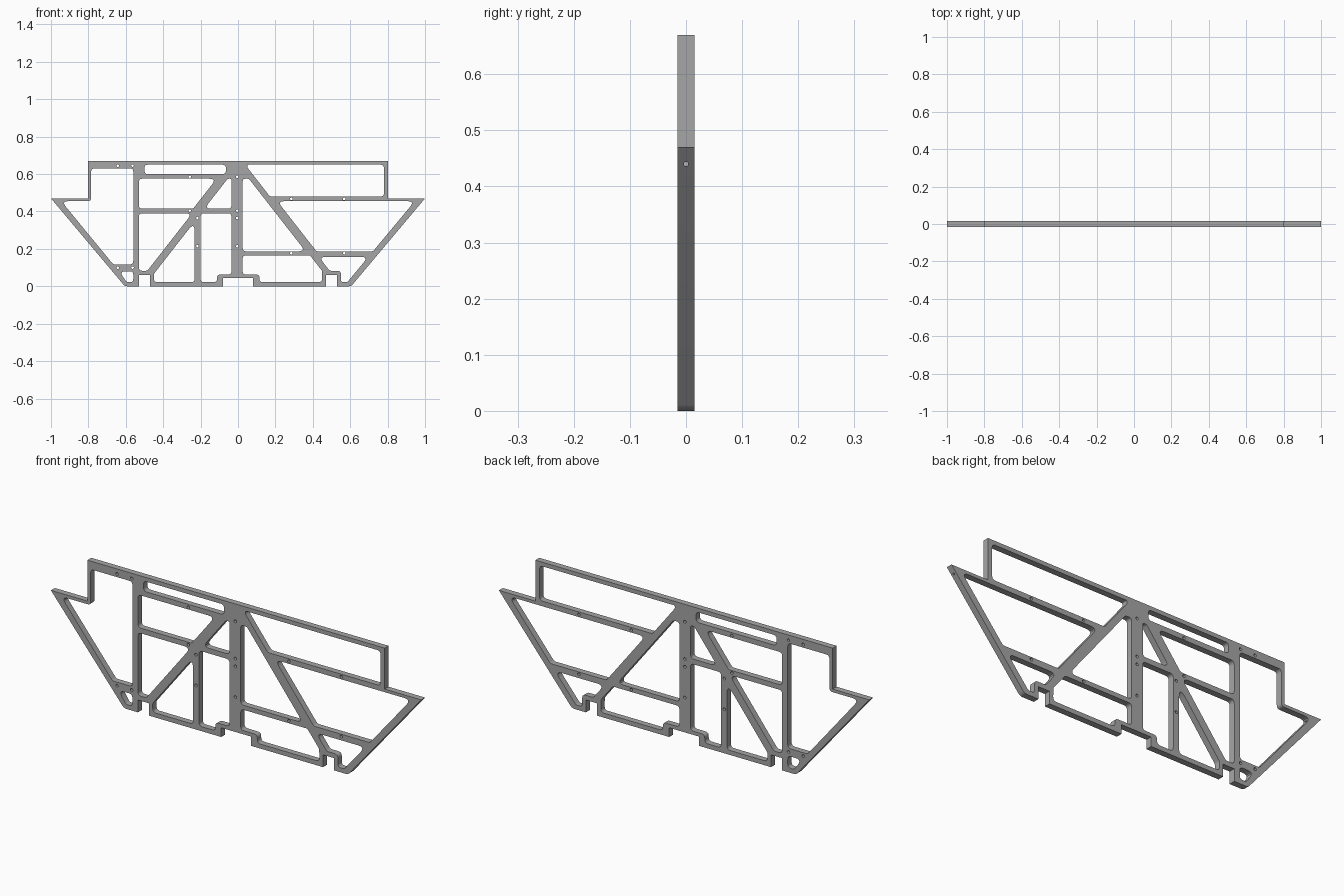
import bpy, bmesh, math
from mathutils import Vector

default = bpy.data.objects.get("Cube")
if default:
    bpy.data.objects.remove(default)

# Shared frame datums
THICK = 0.03
TOP, STEP = 0.67, 0.47            # upper edge, wing tip height
ROOF = 0.65                       # underside of top rail
SHELF = 0.455                     # underside of wing rail
HIGH, LOW = 0.575, 0.187          # window heads and sills beside the spine
MID_UP, MID_DOWN = 0.415, 0.39    # middle rail
SILL, HUMP = 0.022, 0.063         # bottom rail, raised part over centre notch
NOTCH = 0.083                     # rail over the outer notches
SPINE_L, SPINE_R = -0.035, 0.025
POST_L, POST_R = -0.56, -0.53     # left upright
SLOPE = 1.28                      # pitch of the diagonal braces


def rounded(points, radius, steps=5):
    """Fillet the corners of a closed polygon; a third value overrides the radius."""
    result = []
    for i, point in enumerate(points):
        corner = Vector(point[:2])
        r = point[2] if len(point) > 2 else radius
        to_prev = Vector(points[i - 1][:2]) - corner
        to_next = Vector(points[(i + 1) % len(points)][:2]) - corner
        if r == 0:
            result.append(corner)
            continue
        reach = r / math.tan(to_prev.angle(to_next) / 2)
        reach = min(reach, 0.48 * to_prev.length, 0.48 * to_next.length)
        start = corner + to_prev.normalized() * reach
        end = corner + to_next.normalized() * reach
        for s in range(steps + 1):
            t = s / steps
            result.append(start * (1 - t) ** 2 + corner * 2 * t * (1 - t) + end * t ** 2)
    return result


def circle(x, z, r=0.007, sides=16):
    turn = math.tau / sides
    return [Vector((x + r * math.cos(k * turn), z + r * math.sin(k * turn))) for k in range(sides)]


def box(x0, x1, z0, z1):
    return [(x0, z0), (x1, z0), (x1, z1), (x0, z1)]


def brace(x, z, new_z, lean):
    """Point at new_z on a brace line passing through (x, z)."""
    return (x + lean * (new_z - z) / SLOPE, new_z)


# Outer profile: one half, mirrored
half = [(0.803, TOP), (0.803, STEP), (1, STEP), (0.605, 0, 0.03), (0.53, 0),
        (0.53, 0.06), (0.47, 0.06), (0.47, 0), (0.08, 0), (0.08, 0.045)]
outline = half + [(-p[0], *p[1:]) for p in reversed(half)]

# Windows left of the spine
wing_left = [(-0.785, 0.63), (-0.785, SHELF), (-0.945, SHELF),
             (-0.667, 0.117), (POST_L, 0.117), (POST_L, 0.63)]
corner_left = [(-0.635, 0.08), (-0.595, SILL), (POST_L, SILL), (POST_L, 0.08)]
slot = box(-0.5, -0.065, 0.6, ROOF)
upper_left = [(POST_R, HIGH), (-0.115, HIGH), brace(-0.115, HIGH, MID_UP, 1), (POST_R, MID_UP)]
lower_left = [(POST_R, MID_DOWN), (-0.245, MID_DOWN),
              brace(-0.245, MID_DOWN, NOTCH, 1), (POST_R, NOTCH)]
spine_upper = [(SPINE_L, HIGH), (SPINE_L, MID_UP), brace(-0.055, HIGH, MID_UP, 1), (-0.055, HIGH)]
spine_lower = [(SPINE_L, MID_DOWN), (SPINE_L, HUMP), (-0.112, HUMP),
               (-0.112, SILL), (-0.2, SILL), (-0.2, MID_DOWN)]
under_brace = [(-0.232, 0.345), (-0.232, SILL), (-0.45, SILL), (-0.45, 0.066)]

# Windows right of the spine
upper_right = [(0.05, ROOF), (0.78, ROOF), (0.78, 0.48),
               brace(0.05, 0.635, 0.48, -1), (0.05, 0.635)]
centre_right = [(SPINE_R, HIGH), (0.058, HIGH), brace(0.058, HIGH, LOW, -1), (SPINE_R, LOW)]
lower_right = [(SPINE_R, 0.165), (0.385, 0.165), brace(0.385, 0.165, NOTCH, -1),
               (0.45, SILL), (0.115, SILL), (0.115, HUMP), (SPINE_R, HUMP)]
wing_right = [(0.21, SHELF), (0.945, SHELF), (0.722, LOW), brace(0.21, SHELF, LOW, -1)]
corner_right = [(0.432, 0.157), (0.697, 0.157), (0.584, SILL),
                (0.55, SILL), (0.55, NOTCH), (0.49, NOTCH)]

windows = [wing_left, corner_left, slot, upper_left, lower_left, spine_upper, spine_lower,
           under_brace, upper_right, centre_right, lower_right, wing_right, corner_right]

# Screw holes: columns of x, each with its heights
screws = {-0.643: (0.645, 0.1), -0.564: (0.645, 0.1), -0.258: (0.585, 0.403),
          -0.217: (0.365, 0.215), -0.004: (0.585, 0.403, 0.365, 0.215),
          0.285: (0.467, 0.176), 0.568: (0.467, 0.176)}

loops = [rounded(outline, 0)] + [rounded(w, 0.018) for w in windows]
loops += [circle(x, z) for x, heights in screws.items() for z in heights]

# Filled profile extruded to plate thickness
curve = bpy.data.curves.new("frame_profile", "CURVE")
curve.dimensions = "2D"
curve.fill_mode = "BOTH"
curve.extrude = THICK / 2
for loop in loops:
    spline = curve.splines.new("POLY")
    spline.points.add(len(loop) - 1)
    for target, p in zip(spline.points, loop):
        target.co = (p.x, p.y, 0, 1)
    spline.use_cyclic_u = True
profile = bpy.data.objects.new("frame_profile", curve)
bpy.context.collection.objects.link(profile)
bpy.context.view_layer.update()
mesh = bpy.data.meshes.new_from_object(profile.evaluated_get(bpy.context.evaluated_depsgraph_get()))
bpy.data.objects.remove(profile)

# Stand the plate upright and weld it
bm = bmesh.new()
bm.from_mesh(mesh)
for v in bm.verts:
    v.co = (v.co.x, -v.co.z, v.co.y)
bmesh.ops.remove_doubles(bm, verts=bm.verts, dist=0.0001)
bmesh.ops.recalc_face_normals(bm, faces=bm.faces)
bm.to_mesh(mesh)
bm.free()
frame = bpy.data.objects.new("side_frame", mesh)
bpy.context.collection.objects.link(frame)

# Metal colour
metal = bpy.data.materials.new("grey_metal")
metal.use_nodes = True
grey = (0.38, 0.38, 0.38, 1)
metal.diffuse_color = grey
metal.node_tree.nodes["Principled BSDF"].inputs["Base Color"].default_value = grey
mesh.materials.clear()
mesh.materials.append(metal)

# Small bores drilled lengthwise through the wing tips
for side in (-1, 1):
    bpy.ops.mesh.primitive_cylinder_add(vertices=16, radius=0.004, depth=0.12,
                                        location=(side * 0.95, 0, 0.44),
                                        rotation=(0, math.pi / 2, 0))
    cutter = bpy.context.object
    cutter.name = "tip_bore_cutter"
    cutter.hide_render = True
    cut = frame.modifiers.new("tip_bore", "BOOLEAN")
    cut.operation = "DIFFERENCE"
    cut.solver = "EXACT"
    cut.object = cutter
    bpy.ops.object.select_all(action="DESELECT")
    frame.select_set(True)
    bpy.context.view_layer.objects.active = frame
    bpy.ops.object.modifier_apply(modifier=cut.name)
    bpy.data.objects.remove(cutter)

bpy.ops.object.shade_smooth_by_angle(angle=math.radians(30))
